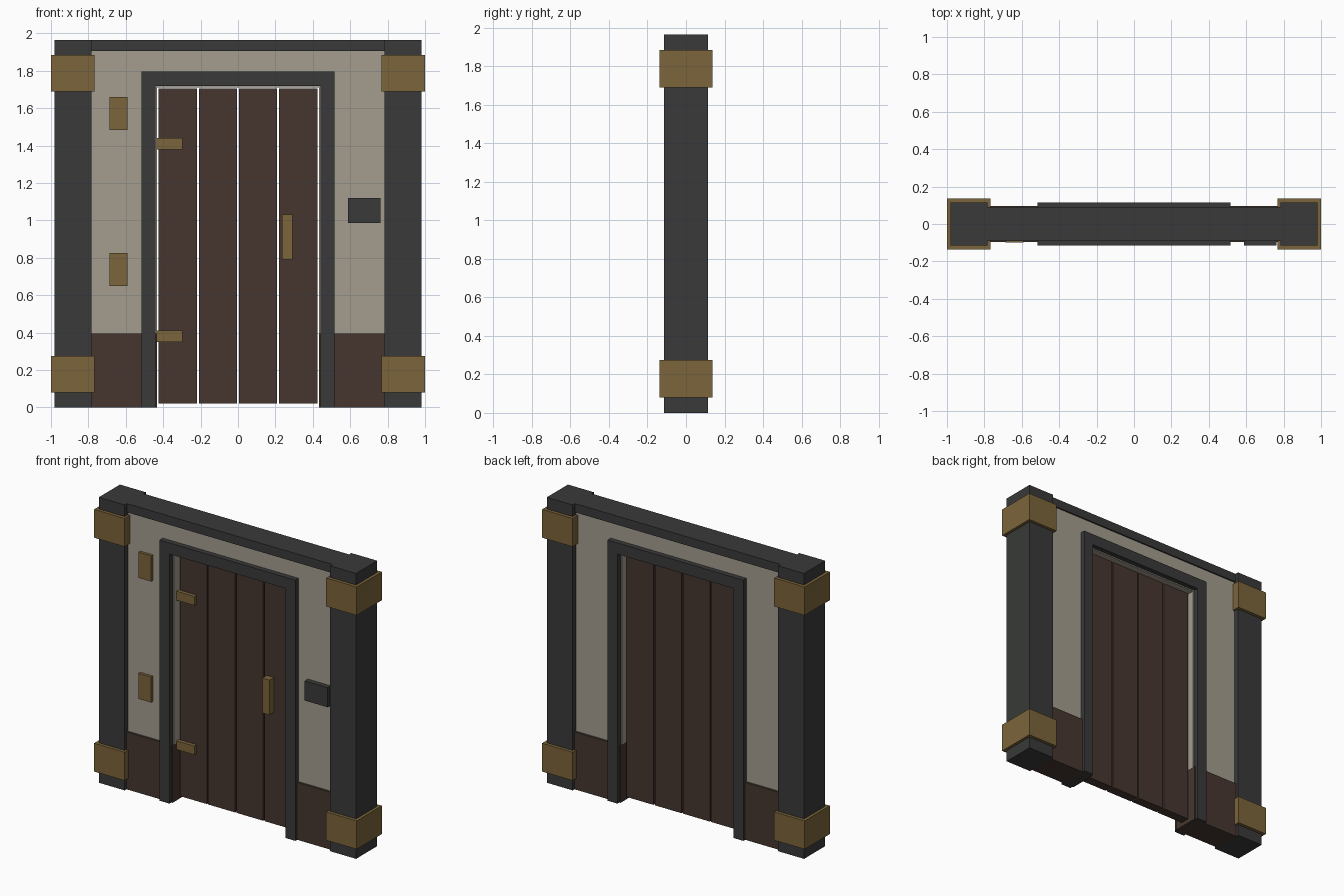
import bpy

if "Cube" in bpy.data.objects:
    bpy.data.objects.remove(bpy.data.objects["Cube"])


def material(name, rgb):
    m = bpy.data.materials.new(name)
    m.diffuse_color = (*rgb, 1)
    m.use_nodes = True
    m.node_tree.nodes["Principled BSDF"].inputs["Base Color"].default_value = m.diffuse_color
    return m


DARK = material("dark_iron", (0.040, 0.042, 0.040))
BROWN = material("brown_wood", (0.061, 0.037, 0.028))
PLASTER = material("plaster", (0.376, 0.337, 0.275))
BRASS = material("brass", (0.200, 0.130, 0.043))


def box(name, mat, x, y, z):
    """Box from (min, max) ranges on each axis."""
    bpy.ops.mesh.primitive_cube_add(
        size=1, location=[(a + b) / 2 for a, b in (x, y, z)])
    ob = bpy.context.object
    ob.scale = [b - a for a, b in (x, y, z)]
    bpy.ops.object.transform_apply(location=False, rotation=False, scale=True)
    ob.name = name
    ob.data.materials.append(mat)
    return ob


def both_sides(name, mat, x, y, z):
    """A box and its mirror image across x = 0."""
    box("right_" + name, mat, x, y, z)
    box("left_" + name, mat, (-x[1], -x[0]), y, z)


HEIGHT = 1.965

# Corner posts with brass collars
both_sides("post", DARK, (0.783, 0.98), (-0.115, 0.115), (0, HEIGHT))
for level, z in (("lower", (0.08, 0.275)), ("upper", (1.69, 1.885))):
    both_sides(level + "_collar", BRASS, (0.768, 1.0), (-0.137, 0.137), z)

# Plaster wall around the opening, wooden wainscot and top beam
both_sides("wall", PLASTER, (0.433, 0.783), (-0.08, 0.08), (0.395, 1.905))
box("wall_above_door", PLASTER, (-0.433, 0.433), (-0.08, 0.08), (1.71, 1.905))
both_sides("wainscot", BROWN, (0.433, 0.783), (-0.095, 0.095), (0, 0.395))
box("top_beam", DARK, (-0.783, 0.783), (-0.09, 0.09), (1.905, HEIGHT))

# Door frame
both_sides("jamb", DARK, (0.441, 0.517), (-0.115, 0.115), (0, 1.718))
box("lintel", DARK, (-0.517, 0.517), (-0.115, 0.115), (1.718, 1.795))

# Door of four spaced planks
for i in range(4):
    cx = (i - 1.5) * 0.2145
    box(f"door_plank_{i + 1}", BROWN, (cx - 0.102, cx + 0.102),
        (-0.025, 0.04), (0.022, 1.705))

# Door hinges and handle
for level, z in (("lower", (0.35, 0.41)), ("upper", (1.378, 1.44))):
    box(level + "_hinge", BRASS, (-0.432, -0.297), (-0.05, -0.02), z)
box("handle", BRASS, (0.236, 0.291), (-0.073, -0.025), (0.79, 1.03))

# Wall plates and lock panel
for level, z in (("lower", (0.65, 0.826)), ("upper", (1.483, 1.66))):
    box(level + "_wall_plate", BRASS, (-0.688, -0.592), (-0.1, -0.078), z)
box("lock_panel", DARK, (0.588, 0.763), (-0.114, -0.078), (0.985, 1.12))
